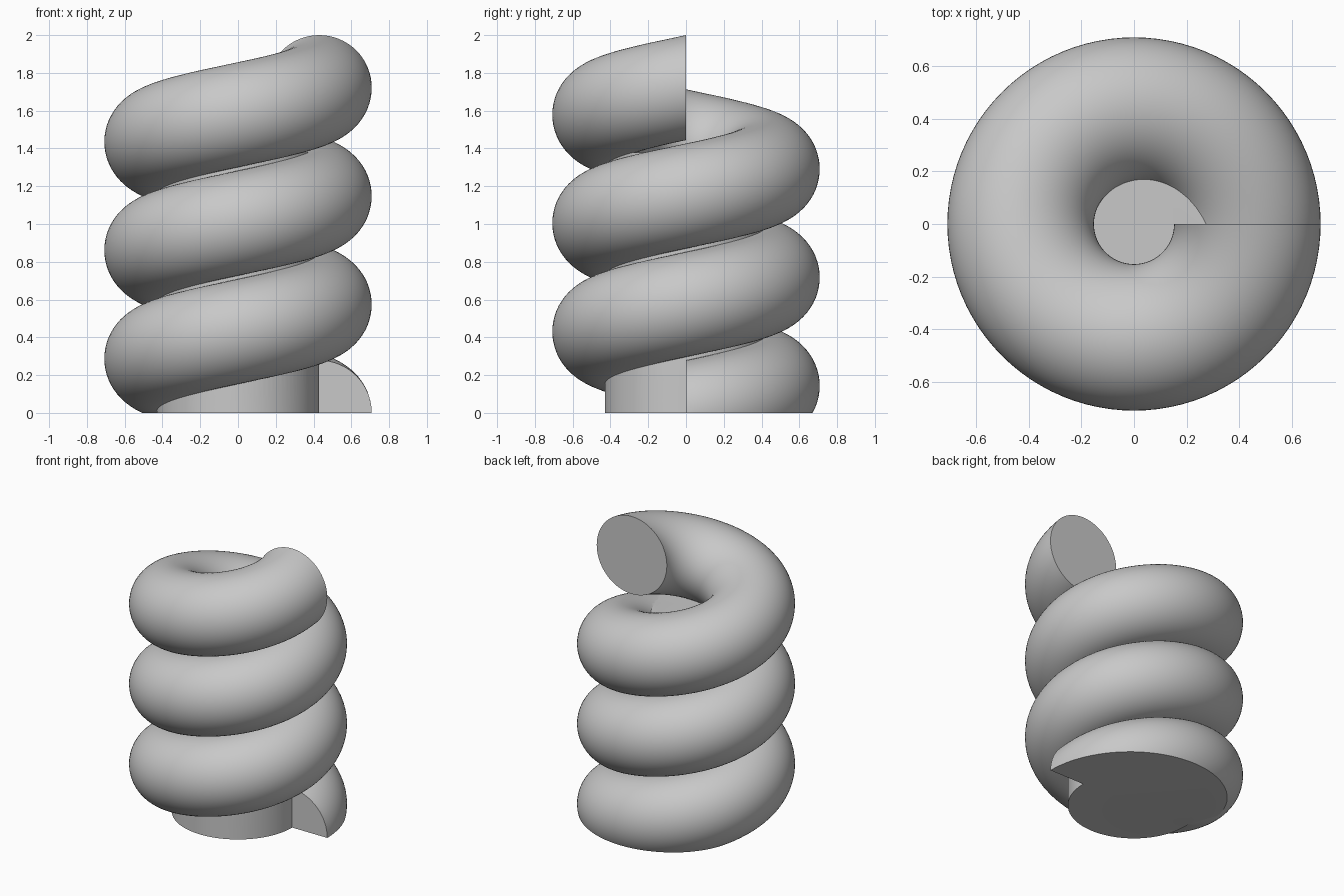
import bpy, bmesh, math

cube = bpy.data.objects.get("Cube")
if cube:
    bpy.data.objects.remove(cube, do_unlink=True)

COIL_R, TUBE_R, TURNS = 0.43, 0.278, 3
PITCH = (2.0 - TUBE_R) / TURNS
CORE_TOP = 2.4 * PITCH
STEPS, SIDES = 96, 64   # steps per turn, sides of the round section

grey = bpy.data.materials.new("plain grey")
grey.use_nodes = True
colour = (0.58, 0.58, 0.58, 1)
grey.diffuse_color = colour
grey.node_tree.nodes["Principled BSDF"].inputs["Base Color"].default_value = colour


def make_object(name, bm):
    bmesh.ops.recalc_face_normals(bm, faces=bm.faces)
    mesh = bpy.data.meshes.new(name)
    bm.to_mesh(mesh)
    bm.free()
    mesh.materials.append(grey)
    obj = bpy.data.objects.new(name, mesh)
    bpy.context.collection.objects.link(obj)
    return obj


# Coil: a round section in the radial plane, swept up a helix
bm = bmesh.new()
rings = []
for i in range(TURNS * STEPS + 1):
    turn = math.tau * i / STEPS
    ring = []
    for j in range(SIDES):
        a = math.tau * j / SIDES
        radius = COIL_R + TUBE_R * math.cos(a)
        height = PITCH * i / STEPS + TUBE_R * math.sin(a)
        ring.append(bm.verts.new((radius * math.cos(turn), radius * math.sin(turn), height)))
    rings.append(ring)
for low, high in zip(rings, rings[1:]):
    for j in range(SIDES):
        k = (j + 1) % SIDES
        bm.faces.new((low[j], low[k], high[k], high[j]))
bm.faces.new(rings[0])
bm.faces.new(rings[-1])
coil = make_object("coil_with_core", bm)

# Core: a cylinder inside the coil, started below the floor and trimmed later
bm = bmesh.new()
bmesh.ops.create_cone(bm, cap_ends=True, segments=STEPS + 4, radius1=COIL_R,
                      radius2=COIL_R, depth=CORE_TOP + 0.5)
bmesh.ops.translate(bm, verts=bm.verts, vec=(0, 0, (CORE_TOP - 0.5) / 2))
core = make_object("core", bm)
core.hide_render = True

# Join both into one solid
union = coil.modifiers.new("join core", 'BOOLEAN')
union.operation = 'UNION'
union.solver = 'EXACT'
union.object = core
bpy.context.view_layer.objects.active = coil
coil.select_set(True)
bpy.ops.object.modifier_apply(modifier=union.name)
bpy.data.objects.remove(core, do_unlink=True)

# Trim flat at the floor and close the underside
bm = bmesh.new()
bm.from_mesh(coil.data)
cut = bmesh.ops.bisect_plane(bm, geom=bm.verts[:] + bm.edges[:] + bm.faces[:], dist=1e-5,
                             plane_co=(0, 0, 0), plane_no=(0, 0, 1), clear_inner=True)
rim = [e for e in cut["geom_cut"] if isinstance(e, bmesh.types.BMEdge) and e.is_valid]
bmesh.ops.triangle_fill(bm, edges=rim, use_beauty=True, normal=(0, 0, -1))
for face in bm.faces:
    face.material_index = 0
bmesh.ops.recalc_face_normals(bm, faces=bm.faces)
bm.to_mesh(coil.data)
bm.free()

bpy.ops.object.shade_smooth_by_angle(angle=math.radians(30))
